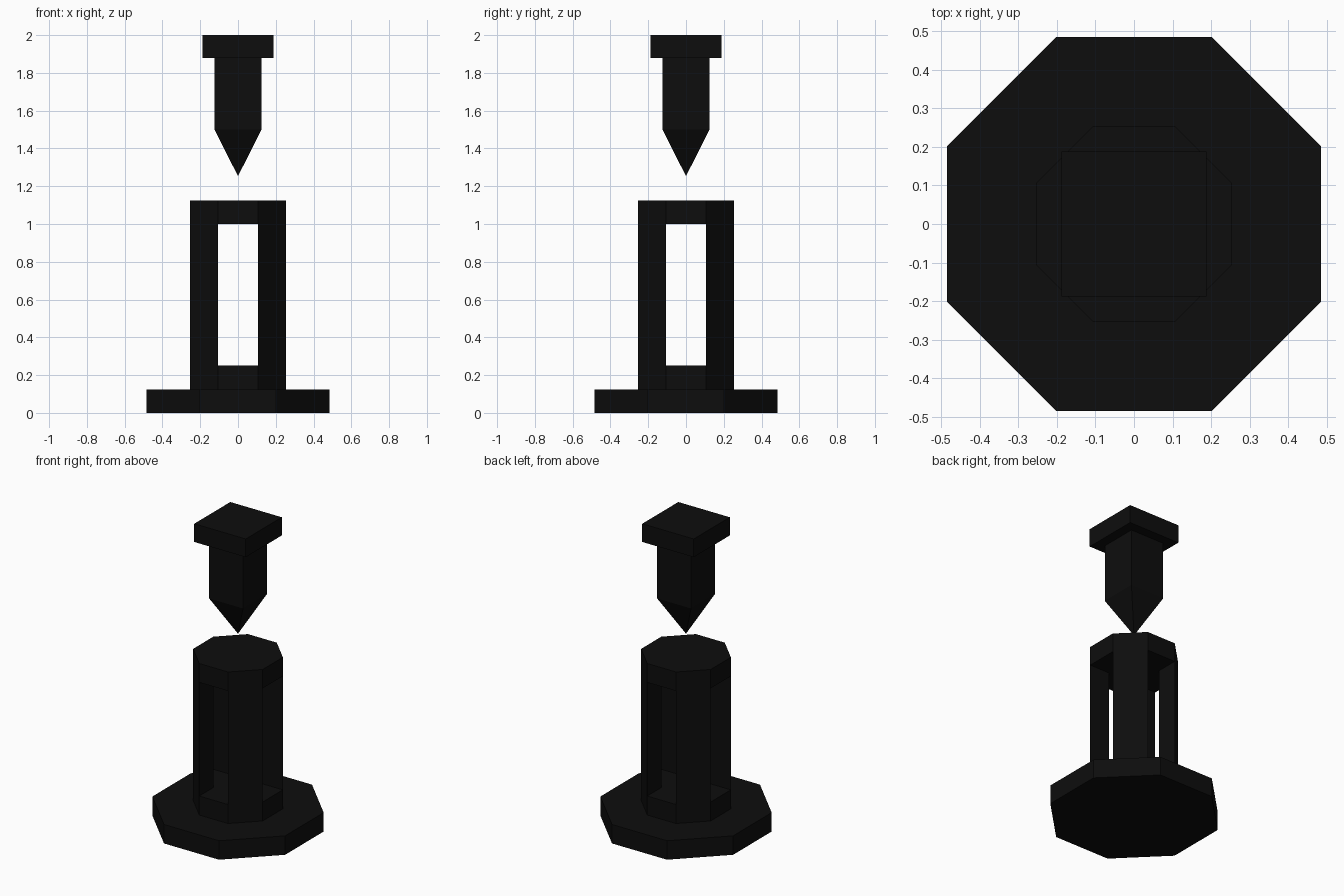
import bpy, bmesh, math

if "Cube" in bpy.data.objects:
    bpy.data.objects.remove(bpy.data.objects["Cube"])

black = bpy.data.materials.new("near_black")
black.diffuse_color = (0.004, 0.004, 0.004, 1)
black.use_nodes = True
black.node_tree.nodes["Principled BSDF"].inputs["Base Color"].default_value = black.diffuse_color


def add_object(name, bm):
    bmesh.ops.recalc_face_normals(bm, faces=bm.faces)
    mesh = bpy.data.meshes.new(name)
    bm.to_mesh(mesh)
    bm.free()
    mesh.materials.append(black)
    bpy.context.collection.objects.link(bpy.data.objects.new(name, mesh))


def prism(name, points, z0, z1):
    """Extrude a flat outline from z0 to z1."""
    bm = bmesh.new()
    face = bm.faces.new([bm.verts.new((x, y, z0)) for x, y in points])
    top = bmesh.ops.extrude_face_region(bm, geom=[face])["geom"]
    verts = [v for v in top if isinstance(v, bmesh.types.BMVert)]
    bmesh.ops.translate(bm, verts=verts, vec=(0, 0, z1 - z0))
    add_object(name, bm)


def octagon(apothem):
    r = apothem / math.cos(math.pi / 8)
    return [(r * math.cos(math.pi / 8 + k * math.pi / 4),
             r * math.sin(math.pi / 8 + k * math.pi / 4)) for k in range(8)]


def square(h):
    return [(-h, -h), (h, -h), (h, h), (-h, h)]


# Octagonal foot, lower collar and cap
A = 0.254
S = A * math.tan(math.pi / 8)
prism("base_plate", octagon(0.485), 0, 0.125)
prism("lower_collar", octagon(A), 0.125, 0.25)
prism("cap", octagon(A), 1.0, 1.125)

# Four triangular corner pillars with open windows between them
for sx, side in ((1, "right"), (-1, "left")):
    for sy, end in ((1, "back"), (-1, "front")):
        prism(f"pillar_{end}_{side}",
              [(sx * S, sy * S), (sx * A, sy * S), (sx * S, sy * A)], 0.25, 1.0)

# Floating spike: square head, shaft and pyramid point
prism("spike_head", square(0.188), 1.88, 2.0)
prism("spike_shaft", square(0.124), 1.5, 1.88)
bm = bmesh.new()
ring = [bm.verts.new((x, y, 1.5)) for x, y in square(0.124)]
tip = bm.verts.new((0, 0, 1.253))
bm.faces.new(ring)
for i in range(4):
    bm.faces.new((ring[i], ring[(i + 1) % 4], tip))
add_object("spike_point", bm)
